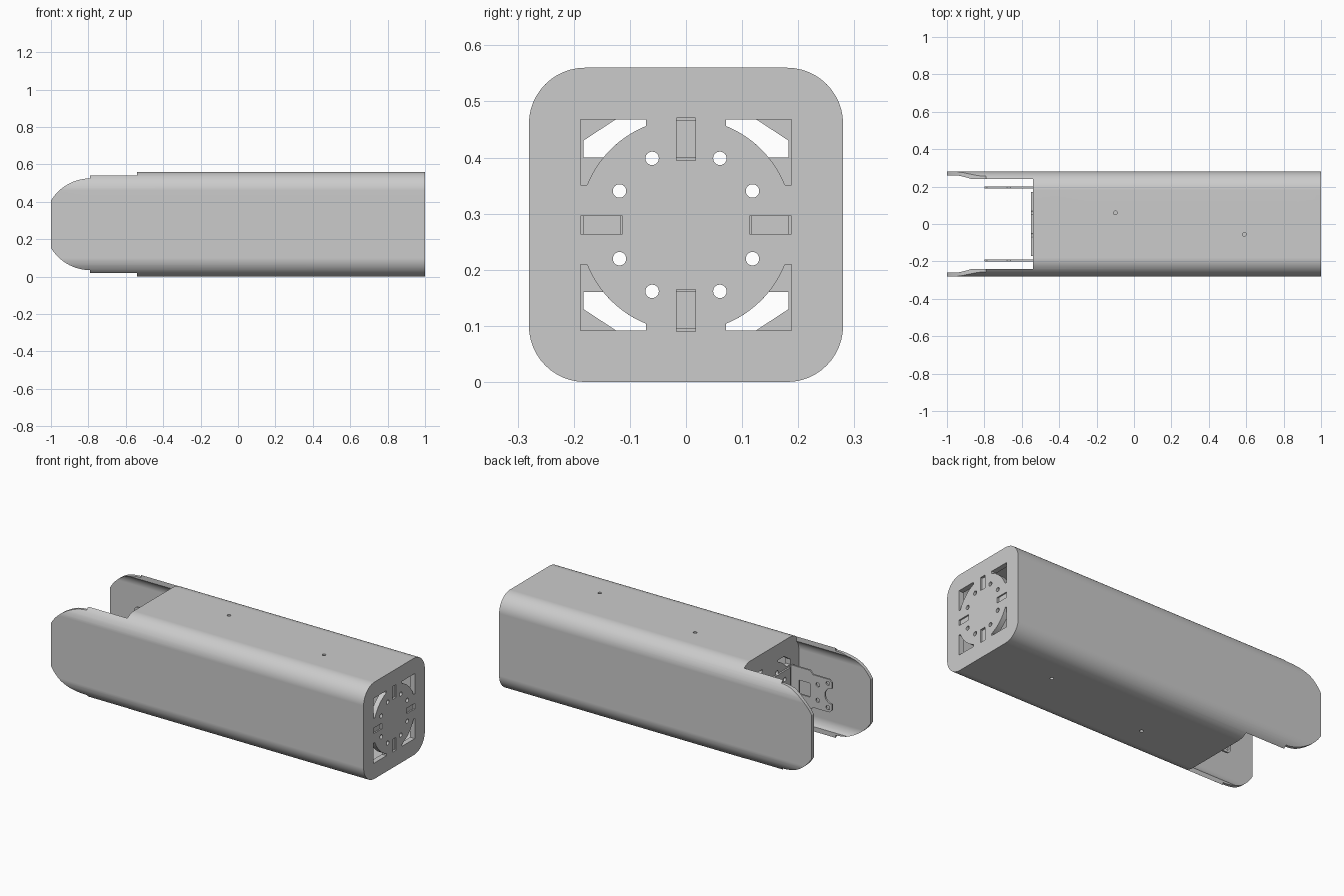
import bpy, bmesh
from math import cos, sin, pi, radians, sqrt

cube = bpy.data.objects.get("Cube")
if cube:
    bpy.data.objects.remove(cube, do_unlink=True)

MID = 0.28      # height of the tube axis, also half its width
WALL = 0.02
MOUTH = -0.54   # where the closed tube ends and the cheeks begin

grey = bpy.data.materials.new("plain grey")
grey.use_nodes = True
grey.diffuse_color = (0.6, 0.6, 0.6, 1)
grey.node_tree.nodes["Principled BSDF"].inputs["Base Color"].default_value = grey.diffuse_color


def prism(name, points, axis, a, b, round_end=0):
    """Extrude a 2D profile along an axis from a to b."""
    place = {"x": lambda p, t: (t, p[0], p[1]),
             "y": lambda p, t: (p[0], t, p[1]),
             "z": lambda p, t: (p[0], p[1], t)}[axis]
    bm = bmesh.new()
    start = [bm.verts.new(place(p, a)) for p in points]
    end = [bm.verts.new(place(p, b)) for p in points]
    bm.faces.new(start)
    top = bm.faces.new(end)
    n = len(points)
    for i in range(n):
        j = (i + 1) % n
        bm.faces.new((start[i], start[j], end[j], end[i]))
    if round_end:
        bmesh.ops.bevel(bm, geom=list(top.edges), offset=round_end, segments=3,
                        profile=0.5, affect='EDGES')
    bmesh.ops.recalc_face_normals(bm, faces=bm.faces)
    mesh = bpy.data.meshes.new(name)
    bm.to_mesh(mesh)
    bm.free()
    mesh.materials.append(grey)
    obj = bpy.data.objects.new(name, mesh)
    bpy.context.collection.objects.link(obj)
    return obj


def activate(obj):
    bpy.ops.object.select_all(action='DESELECT')
    obj.select_set(True)
    bpy.context.view_layer.objects.active = obj


def cut(obj, cutters):
    """Subtract every cutter from the part, then discard the cutters."""
    for c in cutters:
        c.hide_render = True
        mod = obj.modifiers.new("cut", 'BOOLEAN')
        mod.operation, mod.solver, mod.object = 'DIFFERENCE', 'EXACT', c
        activate(obj)
        bpy.ops.object.modifier_apply(modifier=mod.name)
        bpy.data.objects.remove(c, do_unlink=True)


def finish(obj):
    activate(obj)
    bpy.ops.object.shade_smooth_by_angle(angle=radians(30))
    mod = obj.modifiers.new("even shading", 'WEIGHTED_NORMAL')
    mod.keep_sharp = True


def arc(cx, cy, r, a, b, steps):
    return [(cx + r * cos(radians(a + (b - a) * i / steps)),
             cy + r * sin(radians(a + (b - a) * i / steps))) for i in range(steps + 1)]


def circle(cx, cy, r, steps=24):
    return arc(cx, cy, r, 0, 360, steps)[:-1]


def box(y0, y1, z0, z1):
    return [(y0, z0), (y1, z0), (y1, z1), (y0, z1)]


def rounded_square(half, radius):
    k = half - radius
    pts = []
    for q, (sy, sz) in enumerate([(1, 1), (-1, 1), (-1, -1), (1, -1)]):
        pts += arc(sy * k, MID + sz * k, radius, 90 * q, 90 * q + 90, 12)
    return pts


def four_corners(points, a, b):
    """The same cutter in each quadrant of an end plate."""
    return [prism("cutter", [(sy * y, MID + sz * z) for y, z in points], "x", a, b)
            for sy in (-1, 1) for sz in (-1, 1)]


def bolt_holes(a, b):
    return [prism("cutter", circle(0.133 * cos(t), MID + 0.133 * sin(t), 0.012), "x", a, b)
            for s in range(4) for t in (s * pi / 2 + radians(27), s * pi / 2 + radians(63))]


# Tube shell with two side cheeks reaching past the mouth
shell = prism("tube_shell", rounded_square(MID, 0.1), "x", -1, 0.97)
cutters = [prism("cutter", rounded_square(MID - WALL, 0.08), "x", -1.1, 1.1),
           prism("cutter", box(-0.24, 0.24, -0.1, 0.7), "x", -1.1, MOUTH)]
# Rounded cheek ends, cut above and below
r, reach = 0.245, 0.21
low = sqrt(r * r - reach * reach)
for s in (1, -1):
    curve = [(-0.79 + r * cos(t), MID + s * r * sin(t))
             for t in [pi / 2 + i * radians(59.2) / 16 for i in range(17)]]
    outline = [(-1.1, MID + s * low)] + [(-1.1, MID + s * 0.4), (-0.79, MID + s * 0.4)] + curve
    cutters.append(prism("cutter", outline, "y", -0.4, 0.4))
# Small screw holes, offset to opposite sides above and below
for x, y in ((-0.1, 0.06), (0.59, -0.055)):
    cutters.append(prism("cutter", circle(x, y, 0.01, 16), "z", 0.5, 0.6))
    cutters.append(prism("cutter", circle(x, -y, 0.01, 16), "z", -0.1, 0.1))
cut(shell, cutters)
finish(shell)

# End cap with corner openings, bolt circle and four tab slots
cap = prism("end_cap", rounded_square(MID, 0.1), "x", 0.97, 1.0, round_end=0.012)
opening = arc(0, 0, 0.19, 22, 68, 16) + [(0.071, 0.188), (0.188, 0.188), (0.188, 0.071)]
slots = [box(-0.017, 0.017, MID + 0.115, MID + 0.19), box(-0.017, 0.017, MID - 0.19, MID - 0.115),
         box(0.113, 0.188, MID - 0.016, MID + 0.016), box(-0.188, -0.113, MID - 0.016, MID + 0.016)]
cut(cap, four_corners(opening, 0.9, 1.1) + bolt_holes(0.9, 1.1)
    + [prism("cutter", s, "x", 0.9, 1.1) for s in slots])
finish(cap)

# Clip tabs sitting a little below the cap face
for name, s in zip(("upper", "lower", "left", "right"), slots):
    (y0, z0), (y1, z1) = s[0], s[2]
    gy, gz = (0.004, 0) if y1 - y0 > z1 - z0 else (0, 0.004)
    prism(name + "_clip_tab", box(y0 + gy, y1 - gy, z0 + gz, z1 - gz), "x", 0.96, 0.992)

# Bulkhead at the mouth
bulkhead = prism("bulkhead", rounded_square(0.262, 0.082), "x", MOUTH, MOUTH + 0.03)
opening = arc(0, 0, 0.19, 39, 68, 12) + [(0.071, 0.188), (0.125, 0.188), (0.183, 0.15), (0.183, 0.12)]
cut(bulkhead, four_corners(opening, -0.6, -0.4) + bolt_holes(-0.6, -0.4))
finish(bulkhead)

# Raised pad on the bulkhead
pad = prism("bulkhead_pad", box(-0.17, 0.17, MID - 0.11, MID + 0.11), "x", MOUTH - 0.01, MOUTH + 0.01)
cut(pad, bolt_holes(-0.6, -0.4))

# Mounting plates either side of the mouth, with window, bolt holes and notched end
for name, y in (("back", 0.195), ("front", -0.195)):
    half = [(MOUTH + 0.01, 0.115), (-0.66, 0.115), (-0.68, 0.095), (-0.785, 0.095), (-0.8, 0.08)]
    outline = [(x, MID + z) for x, z in half] + [(x, MID - z) for x, z in reversed(half)]
    plate = prism(name + "_mounting_plate", outline, "y", y - 0.005, y + 0.005)
    cutters = [prism("cutter", box(-0.66, -0.59, MID - 0.04, MID + 0.04), "y", -0.4, 0.4),
               prism("cutter", circle(-0.8, MID, 0.045), "y", -0.4, 0.4)]
    for x, z in ((-0.775, 0.07), (-0.71, 0.045)):
        for s in (1, -1):
            cutters.append(prism("cutter", circle(x, MID + s * z, 0.012, 16), "y", -0.4, 0.4))
    cut(plate, cutters)
    finish(plate)
